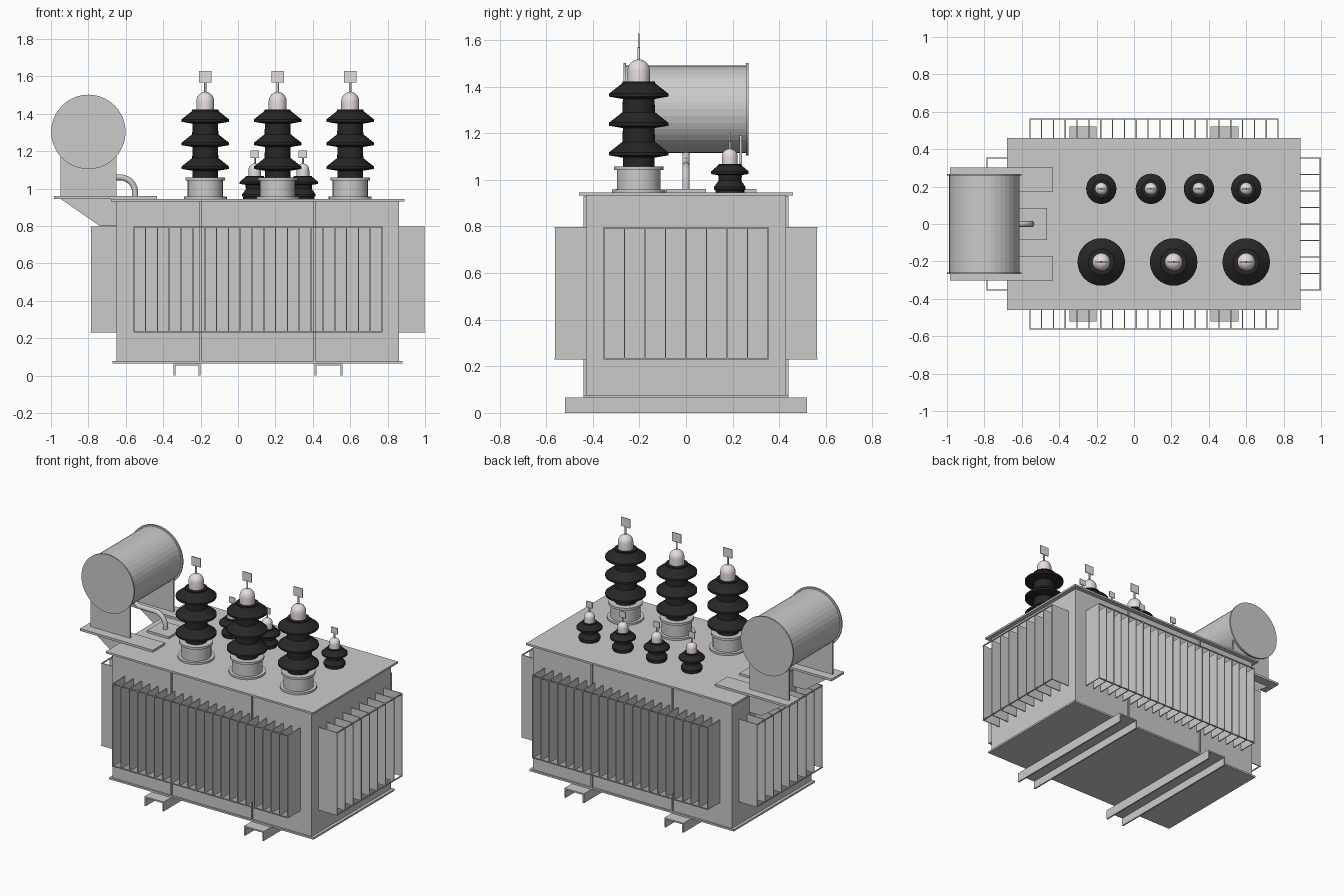
import bpy, bmesh, math
from mathutils import Matrix, Vector

if "Cube" in bpy.data.objects:
    bpy.data.objects.remove(bpy.data.objects["Cube"])


def material(name, rgb):
    m = bpy.data.materials.new(name)
    m.diffuse_color = (*rgb, 1)
    m.use_nodes = True
    m.node_tree.nodes["Principled BSDF"].inputs["Base Color"].default_value = m.diffuse_color
    return m


BLACK = material("black_glaze", (0.02, 0.02, 0.02))
PALE = material("pale_cap", (0.80, 0.72, 0.73))


def finish(name, bm, mat=None, smooth=False):
    bmesh.ops.recalc_face_normals(bm, faces=bm.faces)
    me = bpy.data.meshes.new(name)
    bm.to_mesh(me)
    bm.free()
    ob = bpy.data.objects.new(name, me)
    bpy.context.collection.objects.link(ob)
    if mat:
        me.materials.append(mat)
    if smooth:
        bpy.ops.object.select_all(action='DESELECT')
        ob.select_set(True)
        bpy.context.view_layer.objects.active = ob
        bpy.ops.object.shade_smooth_by_angle(angle=math.radians(35))
    return ob


def boxes(name, items, mat=None):
    """Each item is x0, x1, y0, y1, z0, z1."""
    bm = bmesh.new()
    for x0, x1, y0, y1, z0, z1 in items:
        m = Matrix.Translation(((x0 + x1) / 2, (y0 + y1) / 2, (z0 + z1) / 2))
        m = m @ Matrix.Diagonal((x1 - x0, y1 - y0, z1 - z0, 1))
        bmesh.ops.create_cube(bm, size=1, matrix=m)
    return finish(name, bm, mat)


def lathe(name, profile, x, y, mat=None, n=32):
    """Revolve (radius, z) points about a vertical axis at x, y."""
    bm = bmesh.new()
    rings = [[bm.verts.new((x + r * math.cos(math.tau * i / n),
                            y + r * math.sin(math.tau * i / n), z))
              for i in range(n)] for r, z in profile]
    for a, b in zip(rings, rings[1:]):
        for i in range(n):
            j = (i + 1) % n
            bm.faces.new((a[i], a[j], b[j], b[i]))
    bm.faces.new(rings[0])
    bm.faces.new(rings[-1])
    return finish(name, bm, mat, True)


def prism(name, pts, y0, y1):
    """Extrude an x, z outline along y."""
    bm = bmesh.new()
    f = bm.faces.new([bm.verts.new((x, y0, z)) for x, z in pts])
    ext = bmesh.ops.extrude_face_region(bm, geom=[f])["geom"]
    bmesh.ops.translate(bm, vec=(0, y1 - y0, 0),
                        verts=[v for v in ext if isinstance(v, bmesh.types.BMVert)])
    return finish(name, bm)


# Tank, lid and bottom plate
boxes("tank", [(-0.65, 0.86, -0.43, 0.43, 0.07, 0.932)])
boxes("lid", [(-0.68, 0.89, -0.46, 0.46, 0.932, 0.945)])
boxes("bottom_plate", [(-0.67, 0.88, -0.44, 0.44, 0.065, 0.077)])
boxes("tank_ribs", [(x - 0.005, x + 0.005, *y, 0.075, 0.93)
                    for x in (-0.2, 0.41) for y in ((-0.44, -0.43), (0.43, 0.44))])

# Base channels, open downwards
T = 0.01
for side, (a, b) in {"left": (-0.345, -0.2), "right": (0.41, 0.558)}.items():
    prism("base_channel_" + side,
          [(a, 0), (a + T, 0), (a + T, 0.065 - T), (b - T, 0.065 - T),
           (b - T, 0), (b, 0), (b, 0.065), (a, 0.065)], -0.52, 0.52)

# Cooling fins with thin edge rails
F, R, Z0, Z1 = 0.003, 0.006, 0.23, 0.797
for side, s in (("front", -1), ("back", 1)):
    yi, yo = sorted((s * 0.425, s * 0.563))
    ra, rb = sorted((s * 0.558, s * 0.565))
    xs = [-0.557 + i * 1.327 / 21 for i in range(22)]
    boxes("fins_" + side,
          [(x - F, x + F, yi, yo, Z0, Z1) for x in xs] +
          [(xs[0] - F, xs[-1] + F, ra, rb, z, z + R) for z in (Z0, Z1 - R)])
for side, wall, tip in (("left", -0.645, -0.787), ("right", 0.855, 0.998)):
    s = 1 if tip > 0 else -1
    xi, xo = sorted((wall, tip))
    ra, rb = sorted((tip - s * 0.005, tip + s * 0.002))
    ys = [-0.352 + i * 0.088 for i in range(9)]
    boxes("fins_" + side,
          [(xi, xo, y - F, y + F, Z0, Z1) for y in ys] +
          [(ra, rb, ys[0] - F, ys[-1] + F, z, z + R) for z in (Z0, Z1 - R)])

# Oil conservator drum with end flanges
bm = bmesh.new()
for r, y0, y1 in ((0.188, -0.26, 0.26), (0.199, -0.268, -0.258), (0.199, 0.258, 0.268)):
    m = Matrix.Translation((-0.8, (y0 + y1) / 2, 1.303)) @ Matrix.Rotation(math.pi / 2, 4, 'X')
    bmesh.ops.create_cone(bm, cap_ends=True, segments=40, radius1=r, radius2=r,
                          depth=y1 - y0, matrix=m)
finish("conservator", bm)

# Conservator supports: shelf, leg and gusset on each side
for side, s in (("front", -1), ("back", 1)):
    y0, y1 = sorted((s * 0.17, s * 0.303))
    boxes("conservator_shelf_" + side, [(-0.985, -0.433, y0, y1, 0.945, 0.96)])
    boxes("conservator_leg_" + side,
          [(-0.95, -0.65, s * 0.235 - 0.006, s * 0.235 + 0.006, 0.958, 1.2)])
    prism("conservator_gusset_" + side,
          [(-0.95, 0.946), (-0.65, 0.946), (-0.65, 0.8), (-0.74, 0.8)],
          s * 0.235 - 0.006, s * 0.235 + 0.006)

# Oil pipe swept along a bent path, with its foot plate
boxes("pipe_plate", [(-0.63, -0.465, -0.085, 0.085, 0.945, 0.96)])
path = [(-0.8, 1.13), (-0.79, 1.085), (-0.75, 1.06), (-0.63, 1.06)]
path += [(-0.63 + 0.08 * math.sin(a), 0.98 + 0.08 * math.cos(a))
         for a in [math.radians(15 * k) for k in range(1, 7)]] + [(-0.55, 0.95)]
bm = bmesh.new()
rings = []
for i, p in enumerate(path):
    q0, q1 = path[max(i - 1, 0)], path[min(i + 1, len(path) - 1)]
    t = Vector((q1[0] - q0[0], 0, q1[1] - q0[1])).normalized()
    u, v = Vector((0, 1, 0)), t.cross(Vector((0, 1, 0)))
    c = Vector((p[0], 0, p[1]))
    rings.append([bm.verts.new(c + 0.016 * (u * math.cos(math.tau * k / 16)
                                            + v * math.sin(math.tau * k / 16)))
                  for k in range(16)])
for a, b in zip(rings, rings[1:]):
    for k in range(16):
        bm.faces.new((a[k], a[k - 15], b[k - 15], b[k]))
bm.faces.new(rings[0])
bm.faces.new(rings[-1])
finish("oil_pipe", bm, None, True)


def dome(r, z0, z1, h):
    """Cylinder from z0 to z1 with a rounded top of height h."""
    return [(r, z0)] + [(max(r * math.cos(a), 0.001), z1 + h * math.sin(a))
                        for a in [math.pi / 2 * k / 6 for k in range(7)]]


def terminal(name, x, y, r, z0, z1, w):
    lathe(name + "_stem", [(r, z0), (r, z1 + 0.005)], x, y, PALE, 12)
    boxes(name + "_terminal", [(x - w, x + w, y - 0.003, y + 0.003, z1, z1 + w * 1.8)], PALE)


# Tall bushings
for i, x in enumerate((-0.175, 0.212, 0.6)):
    n, y = f"tall_bushing_{i + 1}", -0.203
    lathe(n + "_turret", [(0.115, 0.945), (0.115, 0.958), (0.094, 0.958), (0.094, 1.043),
                          (0.106, 1.043), (0.106, 1.058)], x, y)
    prof = [(0.068, 1.055)]
    for z in (1.113, 1.24, 1.365):
        prof += [(0.068, z - 0.018), (0.127, z - 0.008), (0.127, z + 0.005), (0.07, z + 0.05)]
    lathe(n + "_sheds", prof + [(0.07, 1.422)], x, y, BLACK)
    lathe(n + "_cap", dome(0.048, 1.42, 1.467, 0.05), x, y, PALE)
    terminal(n, x, y, 0.006, 1.51, 1.566, 0.034)

# Short bushings
for i, x in enumerate((-0.175, 0.09, 0.347, 0.6)):
    n, y = f"short_bushing_{i + 1}", 0.188
    prof = [(0.062, 0.945), (0.062, 0.955), (0.05, 0.962)]
    for z, r in ((0.963, 0.068), (1.03, 0.081)):
        prof += [(0.05, z - 0.01), (r, z - 0.005), (r, z + 0.006), (0.048, z + 0.034)]
    lathe(n + "_sheds", prof + [(0.048, 1.068)], x, y, BLACK)
    lathe(n + "_cap", dome(0.034, 1.066, 1.1, 0.034), x, y, PALE)
    terminal(n, x, y, 0.005, 1.13, 1.163, 0.023)
